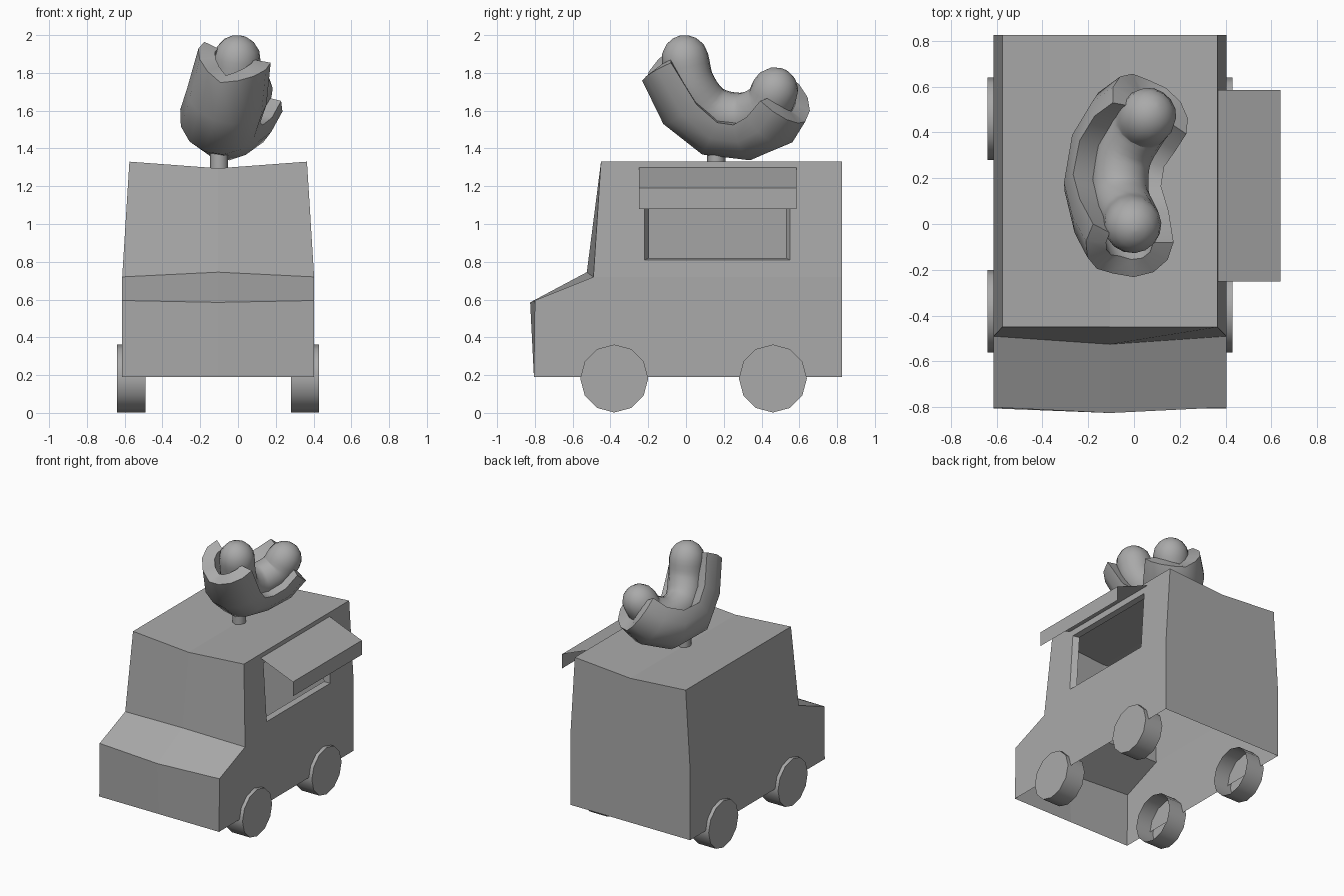
import bpy, bmesh, math
from mathutils import Vector

if "Cube" in bpy.data.objects:
    bpy.data.objects.remove(bpy.data.objects["Cube"], do_unlink=True)

GREY = (0.4, 0.4, 0.4, 1)
grey = bpy.data.materials.new("plain_grey")
grey.use_nodes = True
grey.diffuse_color = GREY
grey.node_tree.nodes["Principled BSDF"].inputs["Base Color"].default_value = GREY


def finish(name, bm, smooth=None):
    bmesh.ops.recalc_face_normals(bm, faces=bm.faces[:])
    mesh = bpy.data.meshes.new(name)
    bm.to_mesh(mesh)
    bm.free()
    mesh.materials.append(grey)
    obj = bpy.data.objects.new(name, mesh)
    bpy.context.collection.objects.link(obj)
    if smooth:
        bpy.ops.object.select_all(action="DESELECT")
        obj.select_set(True)
        bpy.context.view_layer.objects.active = obj
        bpy.ops.object.shade_smooth_by_angle(angle=math.radians(smooth))
    return obj


# Van body: open-bottomed shell, each row is (half width, edge y, edge z, middle y, middle z)
MID = -0.105
rows = [
    (0.508, -0.805, 0.19, -0.805, 0.19),
    (0.508, -0.80, 0.595, -0.825, 0.585),
    (0.508, -0.49, 0.72, -0.525, 0.745),
    (0.47, -0.45, 1.33, -0.45, 1.295),
    (0.47, 0.825, 1.33, 0.825, 1.295),
    (0.508, 0.825, 0.72, 0.825, 0.72),
    (0.508, 0.825, 0.19, 0.825, 0.19),
]
bm = bmesh.new()
right, middle, left = [], [], []
for w, ye, ze, ym, zm in rows:
    right.append(bm.verts.new((MID - w, ye, ze)))
    middle.append(bm.verts.new((MID, ym, zm)))
    left.append(bm.verts.new((MID + w, ye, ze)))
for i in range(len(rows) - 1):
    bm.faces.new((right[i], middle[i], middle[i + 1], right[i + 1]))
    bm.faces.new((middle[i], left[i], left[i + 1], middle[i + 1]))
for side in (right, left):
    bm.faces.new([side[i] for i in (0, 1, 2, 5, 6)])
bm.faces.new(right[2:6])


def wall_x(z):
    return MID + 0.508 - 0.038 * (z - 0.72) / 0.61


# Serving hatch cut in the left wall, with a tapered reveal
def hatch_loop(y0, y1, z0, z1, depth):
    corners = ((y0, z0), (y0, z1), (y1, z1), (y1, z0))
    return [bm.verts.new((wall_x(z) - depth, y, z)) for y, z in corners]


loops = [left[2:6],
         hatch_loop(-0.22, 0.55, 0.81, 1.25, 0),
         hatch_loop(-0.195, 0.53, 0.82, 1.24, 0.04)]
for a, b in zip(loops, loops[1:]):
    for i in range(4):
        j = (i + 1) % 4
        bm.faces.new((a[i], a[j], b[j], b[i]))
finish("van_body", bm)

# Awning: thin sloping sheet with a hanging lip
bm = bmesh.new()
profile = [(wall_x(1.3), 1.30), (0.64, 1.19), (0.64, 1.08)]
ends = [[bm.verts.new((x, y, z)) for x, z in profile] for y in (-0.25, 0.585)]
for i in range(2):
    bm.faces.new((ends[0][i], ends[0][i + 1], ends[1][i + 1], ends[1][i]))
finish("awning", bm)


# Wheels: tubes closed on the outer side only
def wheel(name, x_in, x_out, yc):
    bm = bmesh.new()
    rings = []
    for x in (x_in, x_out):
        angles = [math.tau * k / 12 for k in range(12)]
        rings.append([bm.verts.new((x, yc + 0.18 * math.cos(a), 0.182 + 0.18 * math.sin(a)))
                      for a in angles])
    for k in range(12):
        n = (k + 1) % 12
        bm.faces.new((rings[0][k], rings[0][n], rings[1][n], rings[1][k]))
    bm.faces.new(rings[1])
    finish(name, bm, 40)


for end, yc in (("front", -0.38), ("rear", 0.46)):
    for side, s in (("left", 1), ("right", -1)):
        wheel(f"{end}_{side}_wheel", MID + s * 0.385, MID + s * 0.535, yc)

# Post holding up the roof display
bm = bmesh.new()
bmesh.ops.create_cone(bm, cap_ends=True, segments=8, radius1=0.048, radius2=0.048, depth=0.16)
bmesh.ops.translate(bm, verts=bm.verts[:], vec=(-0.1, 0.16, 1.36))
finish("roof_post", bm, 50)

# Sweeping a cross-section along a curved path that bends around a hub
HUB = Vector((0.08, 0.2, 2.0))


def frame(path, i):
    t = (path[min(i + 1, len(path) - 1)] - path[max(i - 1, 0)]).normalized()
    u = HUB - path[i]
    u = (u - t * u.dot(t)).normalized()
    return t, u, t.cross(u)


def sweep(name, path, section, smooth):
    bm = bmesh.new()
    rings = []
    for i, p in enumerate(path):
        t, u, l = frame(path, i)
        rings.append([bm.verts.new(p + l * a + u * b + t * c) for a, b, c in section(i)])
    n = len(rings[0])
    for r, s in zip(rings, rings[1:]):
        for k in range(n):
            bm.faces.new((r[k], r[(k + 1) % n], s[(k + 1) % n], s[k]))
    for r in (rings[0], rings[-1]):
        for k in range(n // 2 - 1):
            bm.faces.new((r[k], r[k + 1], r[n - 2 - k], r[n - 1 - k]))
    finish(name, bm, smooth)


def spline(points, steps):
    pts = [2 * points[0] - points[1]] + points + [2 * points[-1] - points[-2]]
    out = []
    for a, b, c, d in zip(pts, pts[1:], pts[2:], pts[3:]):
        for k in range(steps):
            s = k / steps
            out.append(0.5 * (2 * b + (c - a) * s + (2 * a - 5 * b + 4 * c - d) * s * s
                              + (3 * b - a - 3 * c + d) * s ** 3))
    return out + [points[-1]]


# Bun: C-shaped section whose two lips reach past the seam at both ends
bun_path = [Vector(p) for p in (
    (-0.03, -0.05, 1.83), (-0.06, 0.04, 1.67), (-0.095, 0.17, 1.565),
    (-0.07, 0.32, 1.55), (0.0, 0.43, 1.60), (0.05, 0.48, 1.665))]


def bun_section(i):
    last = len(bun_path) - 1
    push = -0.07 if i == 0 else 0.04 if i == last else 0
    outer = 0.195 if i in (0, last) else 0.215
    angles = [math.radians(-105 + 210 * k / 8) for k in range(9)]
    arc = [(outer, a) for a in angles] + [(0.105, a) for a in reversed(angles)]
    return [(r * math.sin(a), -r * math.cos(a), push * abs(math.sin(a))) for r, a in arc]


sweep("bun", bun_path, bun_section, 50)

# Sausage: round tube with domed ends
R = 0.125
core = spline([Vector(p) for p in (
    (-0.005, -0.005, 1.875), (-0.02, 0.03, 1.74), (-0.06, 0.13, 1.61),
    (-0.05, 0.29, 1.57), (0.02, 0.42, 1.62), (0.06, 0.47, 1.705))], 4)
head = (core[0] - core[1]).normalized()
tail = (core[-1] - core[-2]).normalized()
dome = [math.radians(a) for a in (25, 50, 70, 86)]
sausage_path = ([core[0] + head * R * math.sin(a) for a in reversed(dome)] + core
                + [core[-1] + tail * R * math.sin(a) for a in dome])
radii = [R * math.cos(a) for a in reversed(dome)] + [R] * len(core) + [R * math.cos(a) for a in dome]
sweep("sausage", sausage_path,
      lambda i: [(radii[i] * math.cos(math.tau * k / 16), radii[i] * math.sin(math.tau * k / 16), 0)
                 for k in range(16)], 80)
